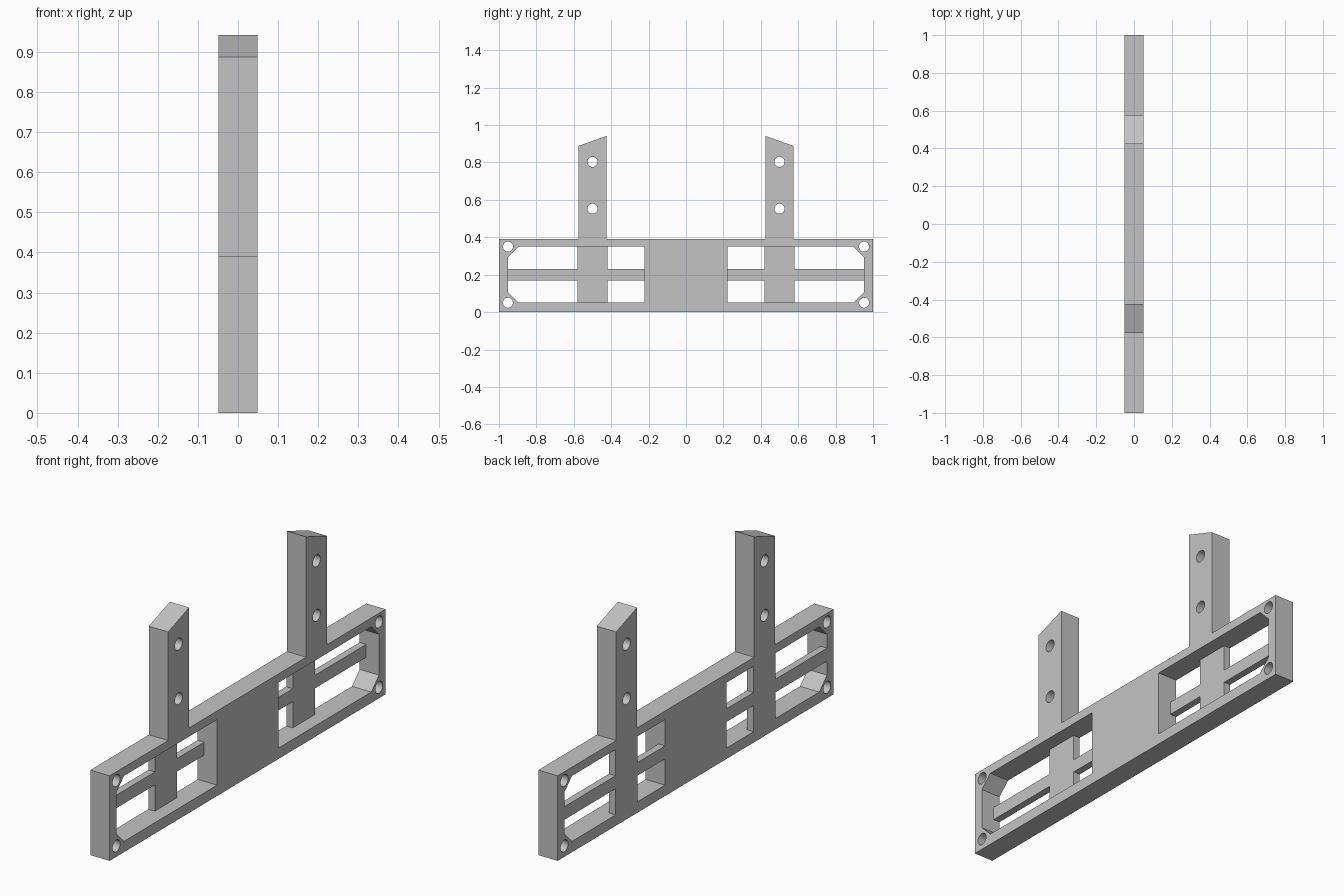
import bpy, bmesh, math
from mathutils import Matrix

cube = bpy.data.objects.get("Cube")
if cube:
    bpy.data.objects.remove(cube, do_unlink=True)

HALF = 0.049          # half of the plate depth
WEB = 0.033           # depth of the thin cross webs
HOLE = 0.027          # bolt hole radius

grey = bpy.data.materials.new("plain grey")
grey.use_nodes = True
colour = (0.55, 0.55, 0.55, 1)
grey.diffuse_color = colour
grey.node_tree.nodes["Principled BSDF"].inputs["Base Color"].default_value = colour

# profile (y, z) plane -> world, extruded along x
TO_WORLD = Matrix(((0, 0, 1, 0), (1, 0, 0, 0), (0, 1, 0, 0), (0, 0, 0, 1)))


def mirror(points):
    return [(-y, z) for y, z in reversed(points)]


def circle(y, z, r=HOLE, n=32):
    return [(y + r * math.cos(math.tau * i / n), z + r * math.sin(math.tau * i / n))
            for i in range(n)]


def plate(name, loops, x_min, x_max):
    """Extrude an outline with any inner cut-outs between two x positions."""
    curve = bpy.data.curves.new(name + " profile", "CURVE")
    curve.dimensions = "2D"
    curve.fill_mode = "BOTH"
    curve.extrude = (x_max - x_min) / 2
    for loop in loops:
        spline = curve.splines.new("POLY")
        spline.points.add(len(loop) - 1)
        for point, (y, z) in zip(spline.points, loop):
            point.co = (y, z, 0, 1)
        spline.use_cyclic_u = True
    helper = bpy.data.objects.new(name + " helper", curve)
    mesh = bpy.data.meshes.new_from_object(helper)
    bpy.data.objects.remove(helper)
    bpy.data.curves.remove(curve)

    bm = bmesh.new()
    bm.from_mesh(mesh)
    bmesh.ops.remove_doubles(bm, verts=bm.verts, dist=1e-5)
    bm.transform(Matrix.Translation(((x_min + x_max) / 2, 0, 0)) @ TO_WORLD)
    bmesh.ops.recalc_face_normals(bm, faces=bm.faces)
    bm.to_mesh(mesh)
    bm.free()
    mesh.name = name
    mesh.materials.clear()
    mesh.materials.append(grey)
    obj = bpy.data.objects.new(name, mesh)
    bpy.context.collection.objects.link(obj)
    bpy.ops.object.select_all(action="DESELECT")
    obj.select_set(True)
    bpy.context.view_layer.objects.active = obj
    bpy.ops.object.shade_smooth_by_angle(angle=math.radians(30))
    return obj


# Frame with two upright posts whose tops slope outwards
half_outline = [(1, 0), (1, 0.39), (0.576, 0.39), (0.576, 0.888),
                (0.424, 0.942), (0.424, 0.39)]
outline = half_outline + mirror(half_outline)

# Windows with chamfered outer corners
window = [(0.222, 0.05), (0.896, 0.05), (0.952, 0.106),
          (0.952, 0.294), (0.896, 0.35), (0.222, 0.35)]

# Bolt holes in the corners and posts
holes = [circle(side * y, z) for side in (-1, 1)
         for y, z in ((0.952, 0.05), (0.952, 0.35), (0.5, 0.553), (0.5, 0.803))]

plate("frame_with_posts", [outline, window, mirror(window)] + holes, -HALF, HALF)

# Thin cross web in each window, flush with the -x face
cross = [(0.222, 0.17), (0.42, 0.17), (0.42, 0.05), (0.58, 0.05),
         (0.58, 0.17), (0.952, 0.17), (0.952, 0.23), (0.58, 0.23),
         (0.58, 0.35), (0.42, 0.35), (0.42, 0.23), (0.222, 0.23)]
plate("back_cross_web", [cross], -HALF, -HALF + WEB)
plate("front_cross_web", [mirror(cross)], -HALF, -HALF + WEB)
